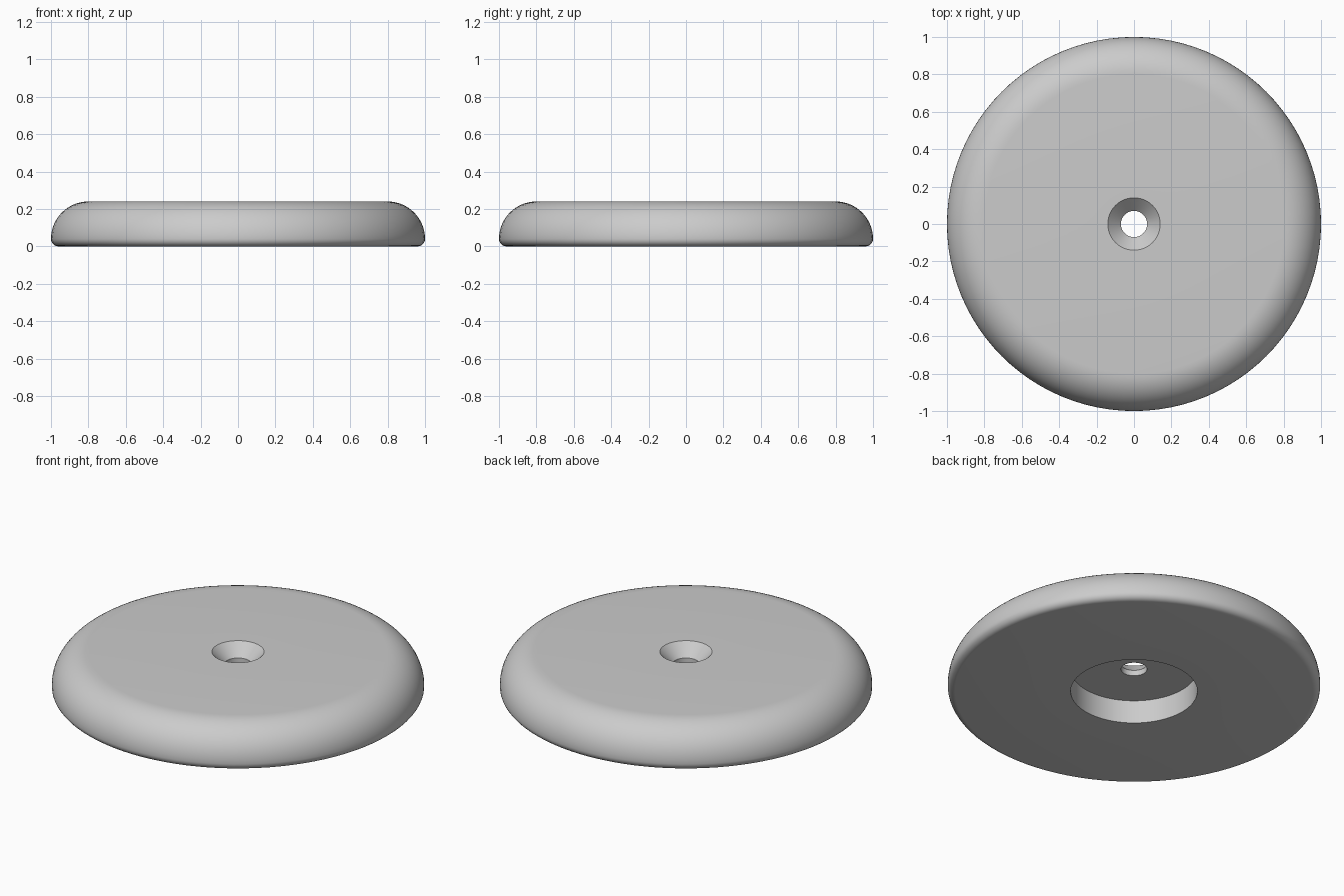
import bpy
import bmesh
from math import sin, cos, pi, radians
from mathutils import Vector

cube = bpy.data.objects.get("Cube")
if cube:
    bpy.data.objects.remove(cube, do_unlink=True)

SEGMENTS = 96
HEIGHT, RADIUS = 0.24, 1.0
TOP_ROUND, BOTTOM_ROUND = 0.2, 0.04
BORE, SINK, RECESS = 0.07, 0.14, 0.34
RECESS_TOP, SINK_BOTTOM = 0.137, 0.17


def arc(cx, cz, r, start, end, steps):
    """Points on a circular arc in the radius/height plane."""
    angles = [start + (end - start) * i / steps for i in range(steps + 1)]
    return [(cx + r * cos(a), cz + r * sin(a)) for a in angles]


# Closed cross-section: underside recess, rounded rim, countersunk bore
profile = [(BORE, RECESS_TOP), (RECESS, RECESS_TOP), (RECESS, 0)]
profile += arc(RADIUS - BOTTOM_ROUND, BOTTOM_ROUND, BOTTOM_ROUND, -pi / 2, 0, 6)
profile += arc(RADIUS - TOP_ROUND, HEIGHT - TOP_ROUND, TOP_ROUND, 0, pi / 2, 14)[1:]
profile += [(SINK, HEIGHT), (BORE, SINK_BOTTOM)]

# Revolve the cross-section into the disc
bm = bmesh.new()
verts = [bm.verts.new((r, 0, z)) for r, z in profile]
edges = [bm.edges.new((v, verts[(i + 1) % len(verts)])) for i, v in enumerate(verts)]
bmesh.ops.spin(bm, geom=verts + edges, cent=Vector(), axis=(0, 0, 1),
               angle=2 * pi, steps=SEGMENTS, use_merge=True)
bmesh.ops.remove_doubles(bm, verts=bm.verts, dist=0.0001)
bmesh.ops.recalc_face_normals(bm, faces=bm.faces)
mesh = bpy.data.meshes.new("round_disc")
bm.to_mesh(mesh)
bm.free()
disc = bpy.data.objects.new("round_disc", mesh)
bpy.context.collection.objects.link(disc)

# Plain grey material
grey = bpy.data.materials.new("light_grey")
grey.use_nodes = True
colour = (0.6, 0.6, 0.6, 1)
grey.diffuse_color = colour
grey.node_tree.nodes["Principled BSDF"].inputs["Base Color"].default_value = colour
mesh.materials.append(grey)

# Smooth rim, crisp hole edges
bpy.ops.object.select_all(action="DESELECT")
disc.select_set(True)
bpy.context.view_layer.objects.active = disc
bpy.ops.object.shade_smooth_by_angle(angle=radians(30))
